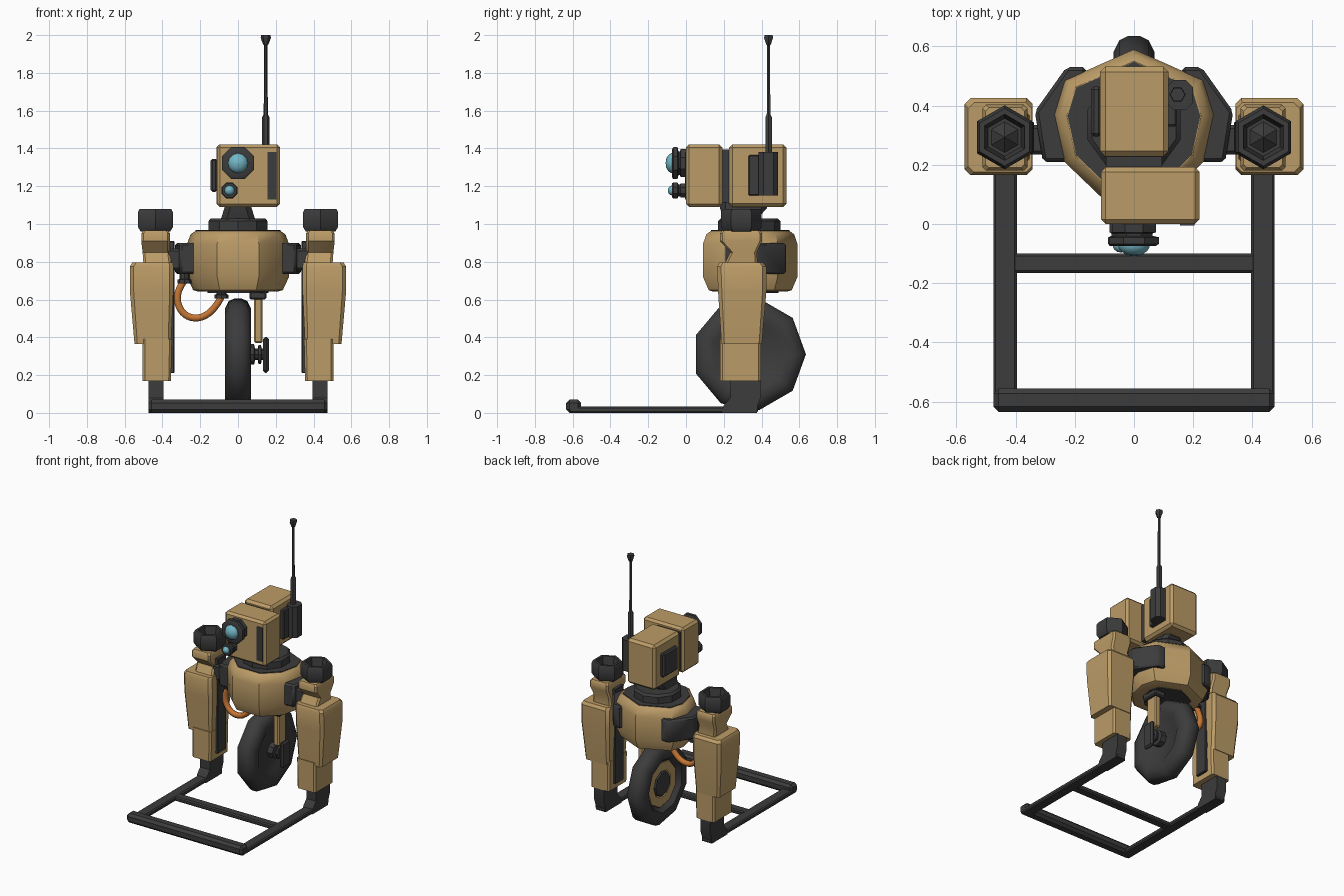
import bpy, bmesh, math
from mathutils import Matrix, Vector


def material(name, rgb):
    m = bpy.data.materials.new(name)
    m.diffuse_color = (*rgb, 1)
    return m


GOLD = material("tan_paint", (0.50, 0.33, 0.135))
DARK = material("dark_rubber", (0.045, 0.045, 0.045))
ORANGE = material("orange_cable", (0.56, 0.18, 0.035))
BLUE = material("blue_glass", (0.17, 0.47, 0.56))


def finish(name, bm, mat, mirror=False, bevel=0, angle=35):
    bmesh.ops.recalc_face_normals(bm, faces=bm.faces[:])
    if bevel:
        bmesh.ops.bevel(bm, geom=bm.edges[:], offset=bevel, segments=1, affect='EDGES', clamp_overlap=True)
    me = bpy.data.meshes.new(name)
    bm.to_mesh(me)
    bm.free()
    me.materials.append(mat)
    for p in me.polygons:
        p.use_smooth = True
    me.set_sharp_from_angle(angle=math.radians(angle))
    ob = bpy.data.objects.new(name, me)
    bpy.context.collection.objects.link(ob)
    if mirror:
        ob.modifiers.new("mirror", 'MIRROR')
    return ob


def loft(name, rings, mat, matrix=None, **kw):
    """Skin a stack of equal-sized rings and cap both ends."""
    bm = bmesh.new()
    rows = [[bm.verts.new(p) for p in r] for r in rings]
    n = len(rows[0])
    for a, b in zip(rows, rows[1:]):
        for i in range(n):
            j = (i + 1) % n
            bm.faces.new((a[i], a[j], b[j], b[i]))
    bm.faces.new(rows[0])
    bm.faces.new(rows[-1])
    if matrix:
        bm.transform(matrix)
    return finish(name, bm, mat, **kw)


def rect(x0, x1, y0, y1, z, c=0.0):
    """Rectangle ring at height z, with optional cut corners."""
    if not c:
        return [(x0, y0, z), (x1, y0, z), (x1, y1, z), (x0, y1, z)]
    return [(x0 + c, y0, z), (x1 - c, y0, z), (x1, y0 + c, z), (x1, y1 - c, z),
            (x1 - c, y1, z), (x0 + c, y1, z), (x0, y1 - c, z), (x0, y0 + c, z)]


def box(name, x0, x1, y0, y1, z0, z1, mat, bevel=0.0, **kw):
    return loft(name, [rect(x0, x1, y0, y1, z0), rect(x0, x1, y0, y1, z1)], mat, bevel=bevel, **kw)


def lathe(name, profile, n, loc, mat, axis='Z', phase=0.0, **kw):
    """Revolve (radius, height) pairs; axis is Z, X or F (towards the front)."""
    rot = {'Z': Matrix(), 'X': Matrix.Rotation(math.pi / 2, 4, 'Y'),
           'F': Matrix.Rotation(math.pi / 2, 4, 'X')}[axis]
    ang = [math.radians(phase) + 2 * math.pi * i / n for i in range(n)]
    rings = [[(max(r, 5e-4) * math.cos(a), max(r, 5e-4) * math.sin(a), h) for a in ang] for r, h in profile]
    return loft(name, rings, mat, Matrix.Translation(loc) @ rot, **kw)


# Ground frame
box("frame_runner", 0.395, 0.475, -0.62, 0.38, 0, 0.033, DARK, 0.008, mirror=True)
box("frame_front_bar", -0.475, 0.475, -0.635, -0.555, 0, 0.07, DARK, 0.018)
box("frame_cross_bar", -0.41, 0.41, -0.165, -0.10, 0, 0.033, DARK, 0.008)
loft("frame_upright", [rect(0.395, 0.475, 0.19, 0.375, 0), rect(0.395, 0.475, 0.20, 0.38, 0.04),
                       rect(0.395, 0.475, 0.235, 0.395, 0.08), rect(0.395, 0.475, 0.235, 0.395, 0.2)],
     DARK, mirror=True)

# Legs
loft("leg_lower", [rect(0.355, 0.505, 0.18, 0.397, 0.17, 0.012), rect(0.35, 0.505, 0.18, 0.397, 0.39, 0.012)],
     GOLD, mirror=True)
loft("leg_armour", [rect(0.355, 0.548, 0.188, 0.402, 0.365, 0.015), rect(0.342, 0.572, 0.17, 0.425, 0.64, 0.02),
                    rect(0.342, 0.572, 0.165, 0.425, 0.775, 0.02), rect(0.345, 0.56, 0.175, 0.41, 0.795, 0.02)],
     GOLD, mirror=True)
loft("leg_upper", [rect(0.352, 0.50, 0.20, 0.38, 0.78, 0.012), rect(0.36, 0.505, 0.235, 0.375, 0.85, 0.012),
                   rect(0.36, 0.512, 0.18, 0.403, 0.91, 0.012), rect(0.36, 0.512, 0.18, 0.403, 0.95, 0.012),
                   rect(0.37, 0.502, 0.19, 0.393, 0.965, 0.012)], GOLD, mirror=True)
box("leg_inner_strip", 0.337, 0.37, 0.245, 0.345, 0.21, 0.91, DARK, 0.004, mirror=True)
lathe("leg_hex_cap", [(0.09, 0.96), (0.108, 0.985), (0.108, 1.06), (0.097, 1.08), (0.078, 1.08),
                      (0.064, 1.01), (0.052, 1.01), (0, 1.05)], 6, (0.437, 0.293, 0), DARK,
      phase=30, mirror=True)

# Torso
half = [(0.11, 0.09), (0.235, 0.21), (0.27, 0.37), (0.235, 0.485)]
plan = half + [(0, 0.59)] + [(-x, y) for x, y in reversed(half)]


def torso_ring(s, z):
    return [(x * s, 0.34 + (y - 0.34) * s, z) for x, y in plan]


loft("torso", [torso_ring(s, z) for s, z in
               [(0.78, 0.642), (0.88, 0.65), (1, 0.72), (1, 0.895), (0.93, 0.945), (0.84, 0.962)]], GOLD)
loft("torso_top_plate", [torso_ring(0.83, 0.95), torso_ring(0.83, 0.967)], DARK)
loft("torso_bottom_plate", [torso_ring(0.6, 0.636), torso_ring(0.6, 0.65)], DARK)
side = [(0.16, 0.53), (0.228, 0.53), (0.335, 0.38), (0.308, 0.21), (0.19, 0.21)]
loft("torso_side_panel", [[(x, y, z) for x, y in side] for z in (0.735, 0.9)], DARK, mirror=True, bevel=0.012)
box("shoulder_joint", 0.29, 0.38, 0.235, 0.335, 0.755, 0.87, DARK, 0.012, mirror=True)

# Neck
lathe("neck_base", [(0.165, 0.95), (0.165, 1.015), (0.15, 1.03)], 10, (0, 0.335, 0), DARK, phase=18)
loft("neck", [rect(-0.092, 0.092, 0.20, 0.37, 1.02, 0.03), rect(-0.072, 0.072, 0.18, 0.43, 1.085, 0.03),
              rect(-0.072, 0.072, 0.18, 0.43, 1.12, 0.03)], DARK)

# Head
box("head_front", -0.112, 0.222, 0.0, 0.192, 1.09, 1.422, GOLD, 0.016)
box("head_rear", -0.115, 0.117, 0.228, 0.532, 1.09, 1.422, GOLD, 0.018)
box("head_link", -0.095, 0.095, 0.18, 0.24, 1.115, 1.395, DARK)
box("head_front_slot", 0.155, 0.205, -0.005, 0.004, 1.13, 1.38, DARK)
box("head_left_panel", -0.145, -0.11, 0.295, 0.465, 1.17, 1.345, DARK, 0.01)
box("head_right_panel", 0.11, 0.145, 0.33, 0.41, 1.15, 1.365, DARK, 0.006)
loft("antenna_mount", [rect(0.11, 0.20, 0.385, 0.487, z, 0.025) for z in (1.15, 1.38)], DARK)
lathe("antenna", [(0.02, 1.36), (0.02, 1.565), (0.011, 1.58), (0.009, 1.945), (0.014, 1.95),
                  (0.027, 1.985), (0.025, 2.0)], 6, (0.147, 0.437, 0), DARK)

# Eyes
for name, x, z, s in (("large", 0.0, 1.322, 1.0), ("small", -0.045, 1.178, 0.5)):
    d = 0.074
    lathe(name + "_eye_housing", [(0.08 * s, -0.01), (0.08 * s, 0.028), (0.068 * s, 0.032), (0.068 * s, 0.04),
                                  (0.092 * s, 0.045), (0.092 * s, 0.067), (0.08 * s, d), (0.05 * s, d)],
          8, (x, 0, z), DARK, 'F', 22.5)
    h = 0.034 * (s if s == 1 else 0.65)
    lathe(name + "_eye_lens", [(0.053 * s, d - 0.01), (0.053 * s, d + h * 0.1), (0.045 * s, d + h * 0.5),
                               (0.026 * s, d + h * 0.88), (0, d + h)], 12, (x, 0, z), BLUE, 'F')

# Wheel
lathe("wheel", [(0, -0.03), (0.10, -0.03), (0.17, -0.035), (0.2, -0.068), (0.245, -0.07), (0.285, -0.05),
                (0.30, -0.02), (0.30, 0.02), (0.285, 0.05), (0.245, 0.07), (0.2, 0.068), (0.16, 0.045),
                (0, 0.04)], 9, (0, 0.335, 0.31), DARK, 'X', 90, angle=45)
lathe("wheel_rim", [(0.17, -0.03), (0.165, -0.042), (0.10, -0.042), (0.09, -0.03)], 9,
      (0, 0.335, 0.31), GOLD, 'X', 90)
lathe("wheel_hub", [(0.09, -0.03), (0.085, -0.046), (0, -0.05)], 9, (0, 0.335, 0.31), DARK, 'X', 90)

# Wheel strut on the right side
lathe("axle", [(0.055, 0.03), (0.055, 0.085), (0.03, 0.09), (0.03, 0.105), (0.05, 0.108), (0.05, 0.122),
               (0.03, 0.125), (0.03, 0.14)], 8, (0, 0.335, 0.31), DARK, 'X')
box("axle_plate", 0.132, 0.163, 0.29, 0.38, 0.212, 0.402, DARK, 0.012)
box("wheel_strut", 0.085, 0.13, 0.29, 0.38, 0.37, 0.65, GOLD, 0.008)
box("strut_mount", 0.06, 0.15, 0.27, 0.40, 0.60, 0.655, DARK, 0.008)

# Cable and its plugs
curve = bpy.data.curves.new("cable", 'CURVE')
curve.dimensions = '3D'
curve.bevel_depth = 0.021
curve.bevel_resolution = 1
curve.materials.append(ORANGE)
path = [(-0.275, 0.71), (-0.33, 0.65), (-0.325, 0.54), (-0.225, 0.48), (-0.13, 0.53), (-0.085, 0.62)]
sp = curve.splines.new('NURBS')
sp.points.add(len(path) - 1)
for pt, (x, z) in zip(sp.points, path):
    pt.co = (x, 0.31, z, 1)
sp.order_u = 4
sp.use_endpoint_u = True
sp.resolution_u = 4
bpy.context.collection.objects.link(bpy.data.objects.new("cable", curve))
for name, x, z in (("cable_upper_plug", -0.283, 0.685), ("cable_lower_plug", -0.088, 0.605)):
    lathe(name, [(0.037, 0), (0.037, 0.02), (0.026, 0.024), (0.026, 0.07)], 8, (x, 0.31, z), DARK)
